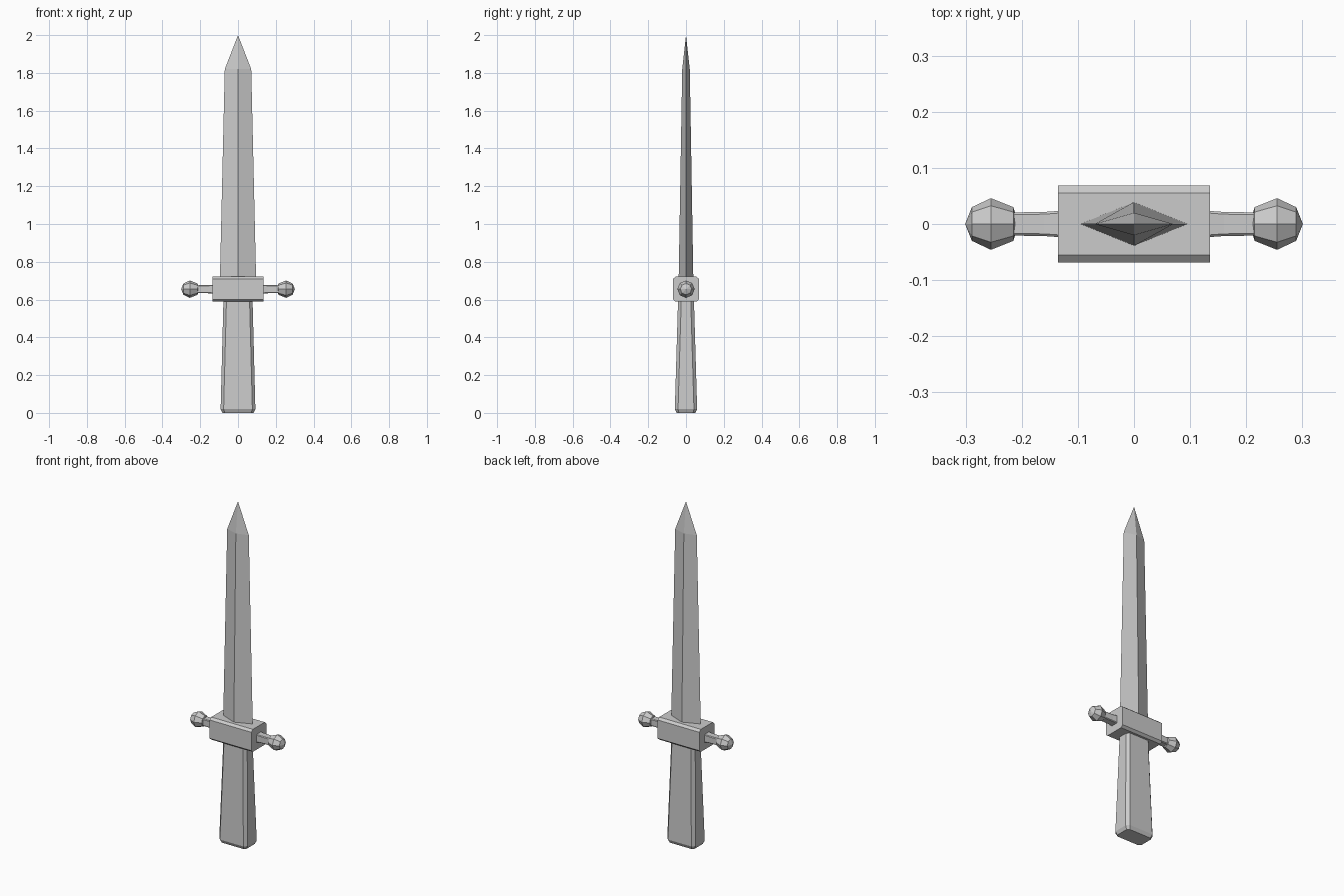
import bpy, bmesh, math

if "Cube" in bpy.data.objects:
    bpy.data.objects.remove(bpy.data.objects["Cube"])


def loft(name, rings):
    """Skin a stack of closed rings; one-point rings become tips, open ends are capped."""
    bm = bmesh.new()
    loops = [[bm.verts.new(p) for p in ring] for ring in rings]
    for a, b in zip(loops, loops[1:]):
        n = max(len(a), len(b))
        for i in range(n):
            j = (i + 1) % n
            if len(a) == 1:
                bm.faces.new((a[0], b[j], b[i]))
            elif len(b) == 1:
                bm.faces.new((a[i], a[j], b[0]))
            else:
                bm.faces.new((a[i], a[j], b[j], b[i]))
    for end in (loops[0], loops[-1]):
        if len(end) > 2:
            bm.faces.new(end)
    bmesh.ops.recalc_face_normals(bm, faces=bm.faces)
    mesh = bpy.data.meshes.new(name)
    bm.to_mesh(mesh)
    bm.free()
    obj = bpy.data.objects.new(name, mesh)
    bpy.context.collection.objects.link(obj)
    return obj


def chamfered(w, h, cw, ch):
    """Rectangle with cut corners, half sizes w and h."""
    return [(w, -h + ch), (w, h - ch), (w - cw, h), (-w + cw, h),
            (-w, h - ch), (-w, -h + ch), (-w + cw, -h), (w - cw, -h)]


def circle(r, n=8):
    return [(r * math.cos(math.tau * i / n), r * math.sin(math.tau * i / n)) for i in range(n)]


def at_z(z, pts):
    return [(x, y, z) for x, y in pts]


def at_x(x, pts, zc=0.655):
    return [(x, y, z + zc) for y, z in pts]


def diamond(w, d):
    return [(w, 0), (0, d), (-w, 0), (0, -d)]


# Blade: tapering diamond section with a pointed tip
loft("blade", [at_z(0.70, diamond(0.096, 0.039)),
               at_z(1.82, diamond(0.070, 0.020)),
               [(0, 0, 2.0)]])

# Grip: flared, corner-chamfered bar with a bevelled base
loft("grip", [at_z(0.0, chamfered(0.082, 0.049, 0.012, 0.012)),
              at_z(0.02, chamfered(0.092, 0.059, 0.016, 0.017)),
              at_z(0.60, chamfered(0.077, 0.042, 0.016, 0.017))])

# Guard block: long edges chamfered, ends flat
block = chamfered(0.069, 0.066, 0.014, 0.012)
loft("guard_block", [at_x(-0.135, block), at_x(0.135, block)])

# Guard arms and ball ends, one pair per side
for side, s in (("left", -1), ("right", 1)):
    loft("guard_arm_" + side,
         [at_x(s * x, chamfered(r, r, 0.004, 0.004))
          for x, r in ((0.125, 0.024), (0.16, 0.0215), (0.225, 0.0205))])
    profile = ((0.215, 0.030), (0.255, 0.046), (0.289, 0.030))
    loft("guard_ball_" + side,
         [[(s * 0.205, 0, 0.655)]] + [at_x(s * x, circle(r)) for x, r in profile]
         + [[(s * 0.301, 0, 0.655)]])
